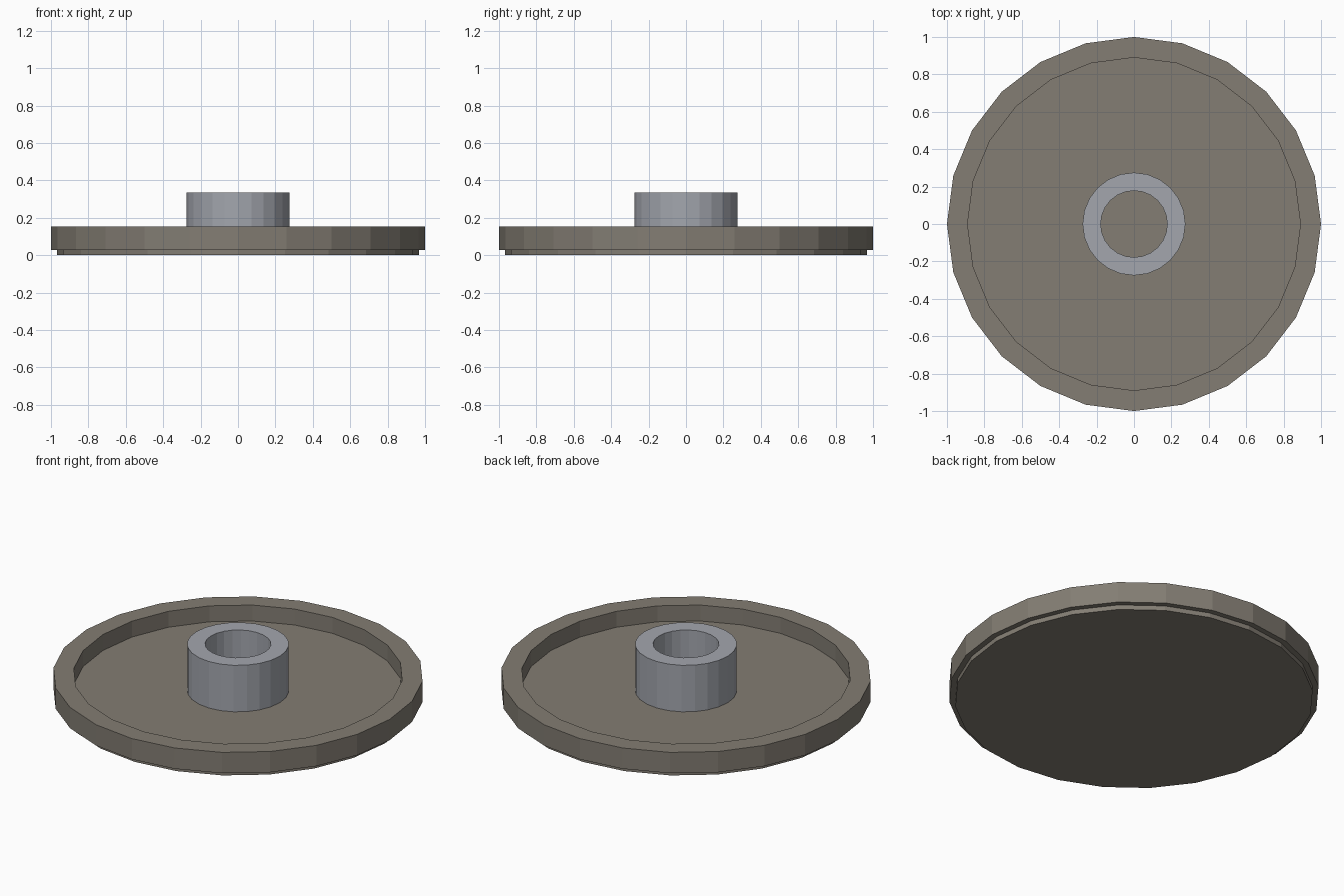
import bpy, bmesh, math

if "Cube" in bpy.data.objects:
    bpy.data.objects.remove(bpy.data.objects["Cube"])

SIDES = 24


def material(name, srgb):
    lin = [((c / 255 + 0.055) / 1.055) ** 2.4 for c in srgb]
    m = bpy.data.materials.new(name)
    m.diffuse_color = (*lin, 1)
    m.use_nodes = True
    m.node_tree.nodes["Principled BSDF"].inputs["Base Color"].default_value = m.diffuse_color
    return m


def lathe(name, profile, mat, closed=False):
    """Spin (radius, z) points round z; a zero radius becomes a single pole."""
    bm = bmesh.new()
    rings = []
    for r, z in profile:
        if r == 0:
            rings.append([bm.verts.new((0, 0, z))] * SIDES)
        else:
            rings.append([bm.verts.new((r * math.cos(2 * math.pi * i / SIDES),
                                        r * math.sin(2 * math.pi * i / SIDES), z))
                          for i in range(SIDES)])
    pairs = list(zip(rings, rings[1:]))
    if closed:
        pairs.append((rings[-1], rings[0]))
    for a, b in pairs:
        for i in range(SIDES):
            j = (i + 1) % SIDES
            quad = list(dict.fromkeys((a[i], a[j], b[j], b[i])))
            bm.faces.new(quad)
    bmesh.ops.recalc_face_normals(bm, faces=bm.faces)
    me = bpy.data.meshes.new(name)
    bm.to_mesh(me)
    bm.free()
    me.materials.append(mat)
    ob = bpy.data.objects.new(name, me)
    bpy.context.collection.objects.link(ob)
    return ob


brown = material("warm_grey", (131, 125, 115))
grey = material("light_blue_grey", (163, 166, 174))

# Shallow dish with raised rim and stepped base
lathe("dish", [(0, 0), (0.968, 0), (0.968, 0.028), (1.0, 0.028), (1.0, 0.152),
               (0.89, 0.152), (0.89, 0.057), (0, 0.057)], brown)

# Hollow hub standing on the dish floor
lathe("hub_tube", [(0.275, 0.057), (0.275, 0.334), (0.178, 0.334), (0.178, 0.057)],
      grey, closed=True)
